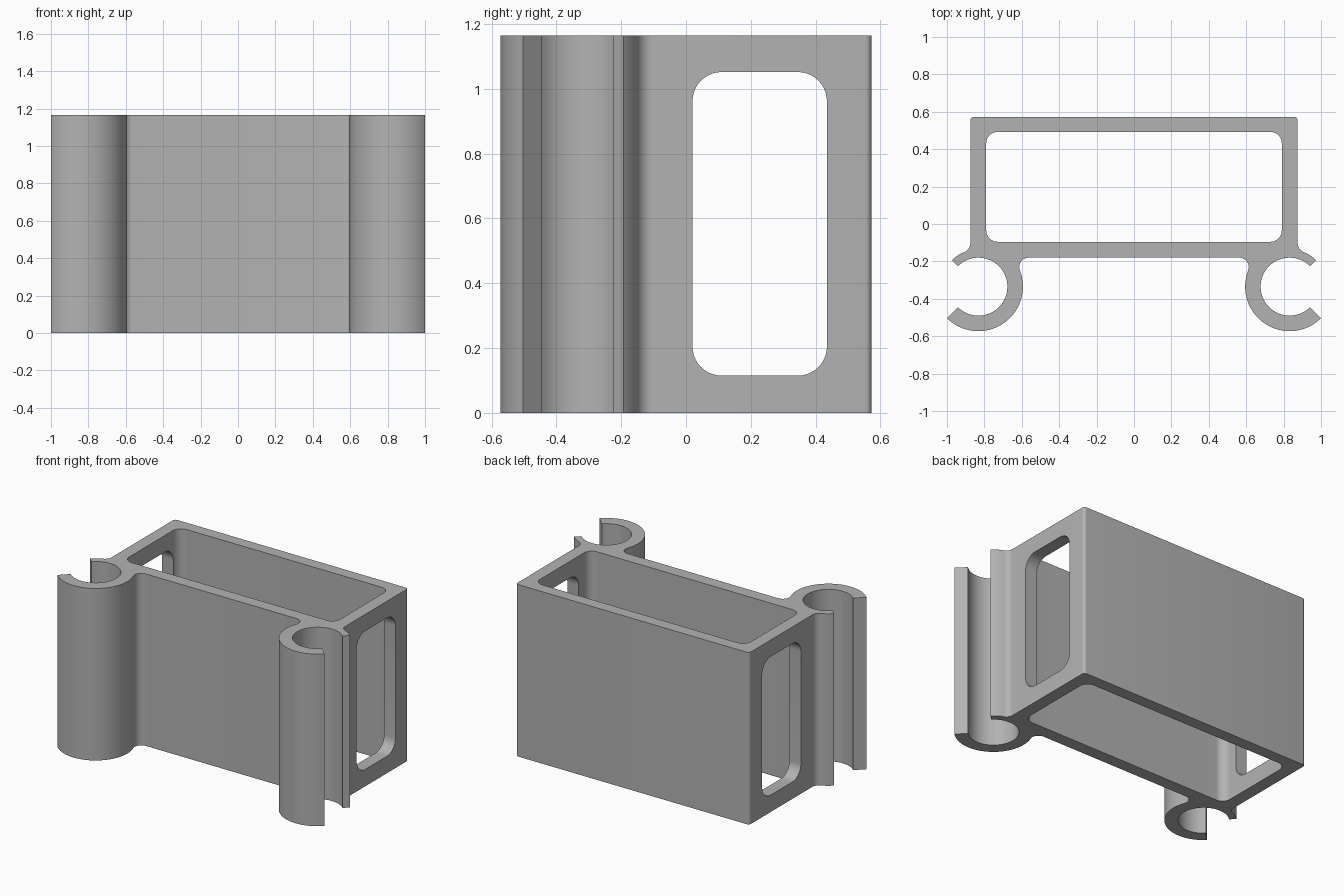
import bpy, bmesh
from math import radians, degrees, cos, sin, sqrt, atan2
from mathutils import Vector

HEIGHT = 1.165
BOX_X, FRONT_Y, BACK_Y = 0.875, -0.18, 0.573
CLIP_X, CLIP_Y = 0.832, -0.335
BORE, RIM, LIP, FILLET = 0.155, 0.238, 0.20, 0.05

old = bpy.data.objects.get("Cube")
if old:
    bpy.data.objects.remove(old, do_unlink=True)


def arc(cx, cy, r, start, end, steps=10):
    angles = [radians(start + (end - start) * i / steps) for i in range(steps + 1)]
    return [(cx + r * cos(a), cy + r * sin(a)) for a in angles]


def rounded_rect(x0, x1, y0, y1, r):
    return (arc(x1 - r, y0 + r, r, -90, 0) + arc(x1 - r, y1 - r, r, 0, 90)
            + arc(x0 + r, y1 - r, r, 90, 180) + arc(x0 + r, y0 + r, r, 180, 270))


def prism(name, points, place, direction):
    """Extrude a closed profile into a solid."""
    bm = bmesh.new()
    face = bm.faces.new([bm.verts.new(place(a, b)) for a, b in points])
    top = bmesh.ops.extrude_face_region(bm, geom=[face])["geom"]
    bmesh.ops.translate(bm, vec=Vector(direction),
                        verts=[v for v in top if isinstance(v, bmesh.types.BMVert)])
    bmesh.ops.recalc_face_normals(bm, faces=bm.faces[:])
    mesh = bpy.data.meshes.new(name)
    bm.to_mesh(mesh)
    bm.free()
    obj = bpy.data.objects.new(name, mesh)
    bpy.context.collection.objects.link(obj)
    return obj


# Fillet between front wall and clip
f1_y = FRONT_Y - FILLET
f1_x = CLIP_X - sqrt((RIM + FILLET) ** 2 - (f1_y - CLIP_Y) ** 2)
a1 = degrees(atan2(f1_y - CLIP_Y, f1_x - CLIP_X))
# Fillet between side wall and upper clip lip
f2_x = BOX_X + FILLET
f2_y = CLIP_Y + sqrt((LIP + FILLET) ** 2 - (f2_x - CLIP_X) ** 2)
a2 = degrees(atan2(f2_y - CLIP_Y, f2_x - CLIP_X))

# Half of the outer outline, from front centre to back centre
half = (arc(f1_x, f1_y, FILLET, 90, a1 - 180)
        + arc(CLIP_X, CLIP_Y, RIM, a1, 315, 32)[1:]
        + arc(CLIP_X, CLIP_Y, BORE, 315, 45, 48)
        + arc(CLIP_X, CLIP_Y, LIP, 45, a2, 6)
        + arc(f2_x, f2_y, FILLET, a2 + 180, 180)[1:]
        + arc(BOX_X - 0.02, BACK_Y - 0.02, 0.02, 0, 90, 6))
outline = half + [(-x, y) for x, y in reversed(half)]

body = prism("clip_bracket", outline, lambda x, y: (x, y, 0), (0, 0, HEIGHT))

# Cutters: open box cavity and the side windows
cavity = prism("cavity_cutter", rounded_rect(-0.79, 0.79, -0.095, 0.492, 0.06),
               lambda x, y: (x, y, -0.1), (0, 0, HEIGHT + 0.2))
windows = prism("window_cutter", rounded_rect(0.02, 0.435, 0.115, 1.052, 0.09),
                lambda y, z: (-1.2, y, z), (2.4, 0, 0))

bpy.ops.object.select_all(action="DESELECT")
bpy.context.view_layer.objects.active = body
body.select_set(True)
for cutter in (cavity, windows):
    cutter.hide_render = True
    mod = body.modifiers.new("cut", "BOOLEAN")
    mod.operation = "DIFFERENCE"
    mod.solver = "EXACT"
    mod.object = cutter
    bpy.ops.object.modifier_apply(modifier=mod.name)
    bpy.data.objects.remove(cutter, do_unlink=True)

# Plain grey plastic
grey = bpy.data.materials.new("plain_grey")
grey.use_nodes = True
colour = (0.45, 0.45, 0.45, 1)
grey.diffuse_color = colour
grey.node_tree.nodes["Principled BSDF"].inputs["Base Color"].default_value = colour
body.data.materials.clear()
body.data.materials.append(grey)

bpy.ops.object.shade_smooth_by_angle(angle=radians(30))
